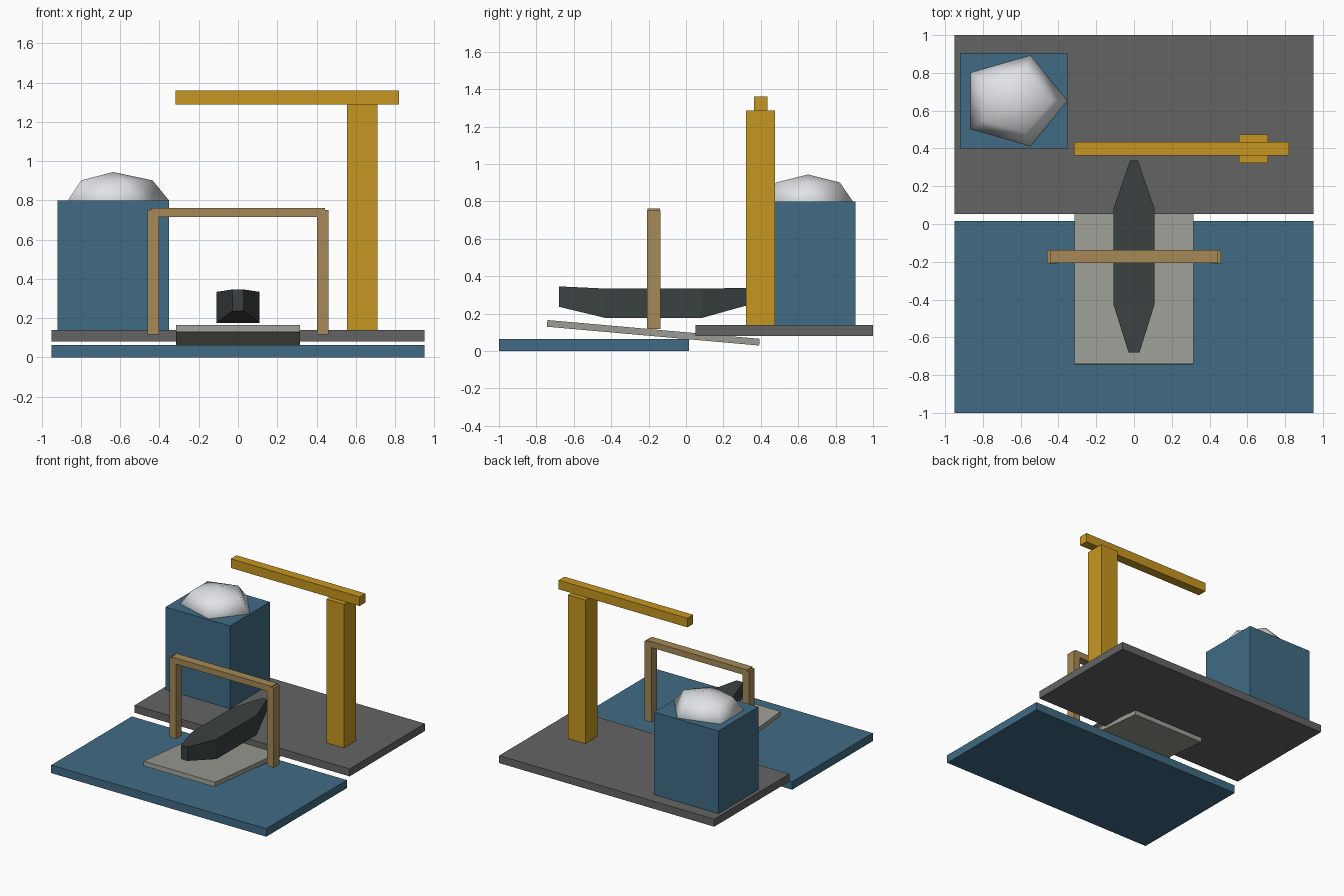
import bpy
import bmesh
from math import atan2, cos, sin, pi
from mathutils import Matrix, Vector

cube = bpy.data.objects.get("Cube")
if cube:
    bpy.data.objects.remove(cube, do_unlink=True)


def material(name, srgb):
    # Flat colour, given in display values and stored as linear
    colour = [((c / 255 + 0.055) / 1.055) ** 2.4 for c in srgb] + [1]
    mat = bpy.data.materials.new(name)
    mat.use_nodes = True
    mat.diffuse_color = colour
    mat.node_tree.nodes["Principled BSDF"].inputs["Base Color"].default_value = colour
    return mat


blue = material("dock blue", (65, 107, 133))
grey = material("paving grey", (100, 100, 100))
concrete = material("pale concrete", (155, 156, 148))
charcoal = material("hull charcoal", (59, 65, 66))
yellow = material("crane yellow", (198, 151, 33))
tan = material("gantry tan", (166, 138, 88))
white = material("dome white", (224, 227, 230))


def add_object(name, bm, mat):
    bmesh.ops.recalc_face_normals(bm, faces=bm.faces)
    mesh = bpy.data.meshes.new(name)
    bm.to_mesh(mesh)
    bm.free()
    mesh.materials.append(mat)
    obj = bpy.data.objects.new(name, mesh)
    bpy.context.collection.objects.link(obj)
    return obj


def box(name, x, y, z, mat):
    # Box between the given ranges
    bm = bmesh.new()
    bmesh.ops.create_cube(bm, size=1)
    for v in bm.verts:
        v.co = [r[0] if c < 0 else r[1] for c, r in zip(v.co, (x, y, z))]
    return add_object(name, bm, mat)


def loft(name, rings, mat):
    # Skin a row of matching rings; one-point rings become poles
    bm = bmesh.new()
    loops = [[bm.verts.new(p) for p in ring] for ring in rings]
    for a, b in zip(loops, loops[1:]):
        n = max(len(a), len(b))
        for i in range(n):
            j = (i + 1) % n
            quad = [a[i % len(a)], a[j % len(a)], b[j % len(b)], b[i % len(b)]]
            bm.faces.new(list(dict.fromkeys(quad)))
    for end in (loops[0], loops[-1]):
        if len(end) > 2:
            bm.faces.new(end)
    return add_object(name, bm, mat)


# Ground slabs
box("water_slab", (-0.95, 0.95), (-1, 0.017), (0, 0.064), blue)
box("quay_slab", (-0.95, 0.95), (0.052, 1), (0.08, 0.14), grey)

# Corner building with a faceted dome
box("dome_building", (-0.92, -0.352), (0.4, 0.905), (0.14, 0.80), blue)
centre = Vector((-0.636, 0.6525, 0.80))
size = Vector((0.284, 0.2525, 0.144))
dome_rings = []
for step in range(5):
    polar = step * pi / 4
    count = 1 if step in (0, 4) else 5
    dome_rings.append([
        centre + size * Vector((sin(polar) * cos(2 * pi * i / 5),
                                sin(polar) * sin(2 * pi * i / 5), cos(polar)))
        for i in range(count)])
dome = loft("dome", dome_rings, white)
for poly in dome.data.polygons:
    poly.use_smooth = True

# Crane
box("crane_mast", (0.555, 0.71), (0.322, 0.475), (0.14, 1.287), yellow)
box("crane_jib", (-0.318, 0.82), (0.363, 0.435), (1.287, 1.36), yellow)

# Sloping slipway
slip = box("slipway", (-0.316, 0.316), (-0.57, 0.57), (-0.018, 0.018), concrete)
slip.matrix_world = (Matrix.Translation((0, -0.175, 0.098))
                     @ Matrix.Rotation(-atan2(0.1, 1.13), 4, "X"))

# Gantry over the hull
for side, label in ((-1, "right"), (1, "left")):
    box("gantry_post_" + label, sorted((side * 0.402, side * 0.461)),
        (-0.208, -0.137), (0.117, 0.752), tan)
box("gantry_beam", (-0.444, 0.444), (-0.207, -0.138), (0.714, 0.762), tan)

# Hull stations: y, half width, bottom, top
stations = [(-0.68, 0.029, 0.237, 0.346), (-0.425, 0.109, 0.176, 0.334),
            (0.08, 0.109, 0.176, 0.334), (0.336, 0.021, 0.247, 0.338)]
loft("hull", [[(-w, y, lo), (w, y, lo), (w, y, hi), (-w, y, hi)]
              for y, w, lo, hi in stations], charcoal)
